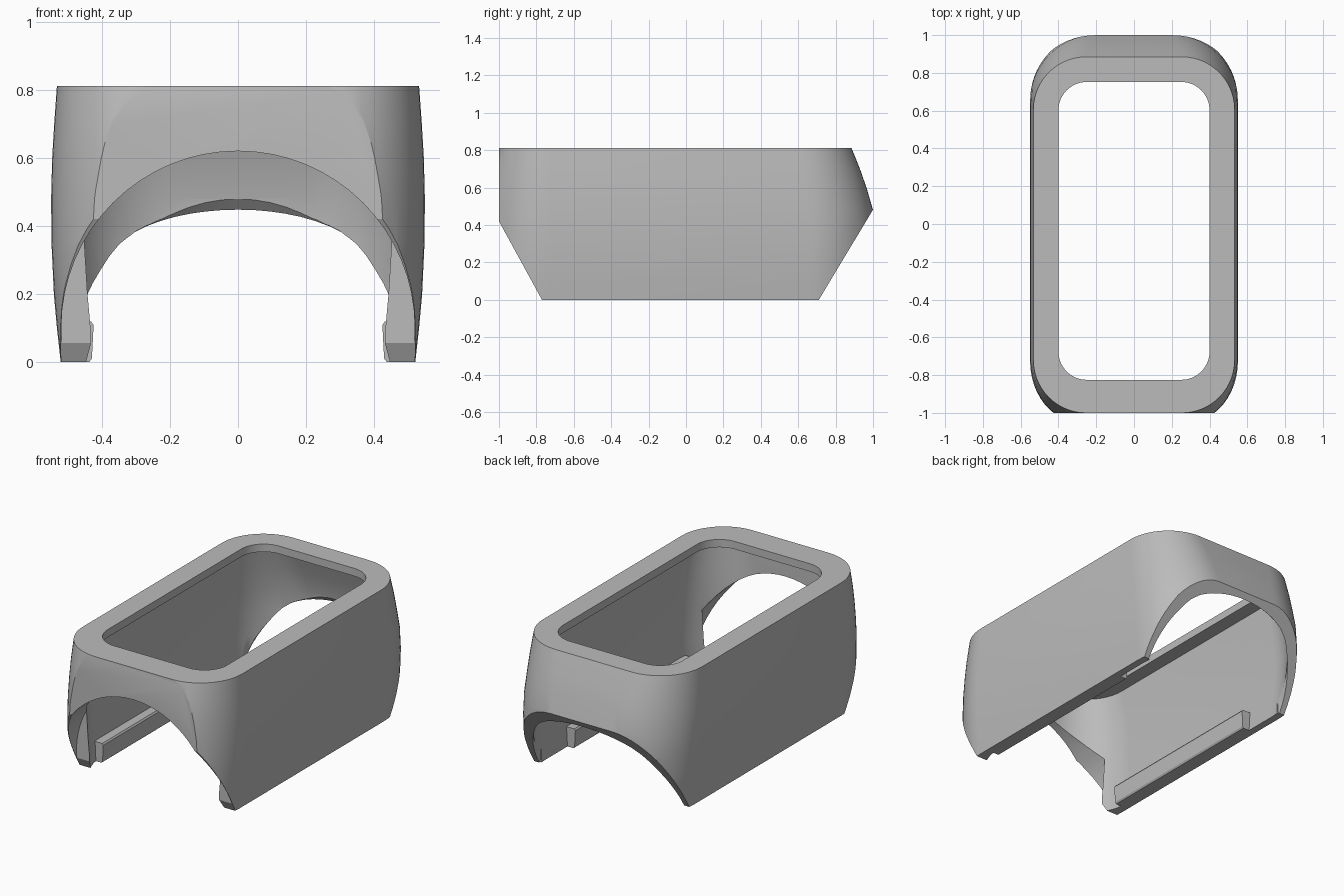
import bpy, bmesh, math

if "Cube" in bpy.data.objects:
    bpy.data.objects.remove(bpy.data.objects["Cube"])

grey = bpy.data.materials.new("plain grey")
grey.diffuse_color = (0.5, 0.5, 0.5, 1)
grey.use_nodes = True
grey.node_tree.nodes["Principled BSDF"].inputs["Base Color"].default_value = grey.diffuse_color


def loft(name, rings):
    """Skin closed rings of equal length and cap both ends."""
    bm = bmesh.new()
    vs = [[bm.verts.new(p) for p in r] for r in rings]
    n = len(rings[0])
    for a, b in zip(vs, vs[1:]):
        for i in range(n):
            j = (i + 1) % n
            bm.faces.new((a[i], a[j], b[j], b[i]))
    bm.faces.new(vs[0])
    bm.faces.new(vs[-1])
    bmesh.ops.recalc_face_normals(bm, faces=bm.faces)
    me = bpy.data.meshes.new(name)
    bm.to_mesh(me)
    bm.free()
    ob = bpy.data.objects.new(name, me)
    bpy.context.collection.objects.link(ob)
    me.materials.append(grey)
    return ob


def round_rect(hx, y0, y1, r, z, steps=14):
    """Horizontal rounded rectangle ring."""
    pts = []
    corners = [(hx - r, y1 - r), (r - hx, y1 - r), (r - hx, y0 + r), (hx - r, y0 + r)]
    for k, (cx, cy) in enumerate(corners):
        for i in range(steps + 1):
            a = math.pi / 2 * (k + i / steps)
            pts.append((cx + r * math.cos(a), cy + r * math.sin(a), z))
    return pts


def arch(y, rx, rz, cz, n=64):
    """Upright ellipse ring across the body."""
    return [(rx * math.cos(2 * math.pi * i / n), y,
             cz + rz * math.sin(2 * math.pi * i / n)) for i in range(n)]


def prism_x(name, yz):
    return loft(name, [[(x, y, z) for y, z in yz] for x in (-1, 1)])


def cut(ob, tool):
    m = ob.modifiers.new("cut", 'BOOLEAN')
    m.operation = 'DIFFERENCE'
    m.solver = 'EXACT'
    m.object = tool
    bpy.context.view_layer.objects.active = ob
    bpy.ops.object.modifier_apply(modifier=m.name)
    bpy.data.objects.remove(tool)


def smooth(ob, deg):
    bpy.ops.object.select_all(action='DESELECT')
    ob.select_set(True)
    bpy.context.view_layer.objects.active = ob
    bpy.ops.object.shade_smooth_by_angle(angle=math.radians(deg))


# Bulging body: height, half width, front, back, corner radius
levels = [(0, .522, -1.10, 1.02, .36), (.1, .533, -1.10, 1.02, .36),
          (.2, .542, -1.10, 1.02, .36), (.35, .549, -1.09, 1.015, .355),
          (.48, .55, -1.08, 1.0, .35), (.6, .547, -1.06, .965, .335),
          (.7, .541, -1.035, .93, .31), (.812, .533, -1.0, .885, .28)]
body = loft("shell", [round_rect(h, a, b, r, z) for z, h, a, b, r in levels])

# Flat front and slanted lower ends
cut(body, prism_x("front_trim", [(-1.5, -.5), (-1, -.5), (-1, 1.2), (-1.5, 1.2)]))
cut(body, prism_x("front_slant", [(-1.5, -.1), (-.715, -.1), (-.77, 0), (-1, .42), (-1.5, 1.333)]))
cut(body, prism_x("back_slant", [(1.5, -.1), (.65, -.1), (.71, 0), (1, .482), (1.5, 1.31)]))

# Hollow inside, leaving a thin roof rim
T = .05
inner = [(-.1, .472, -.95, .97, .31)]
inner += [(z, h - T, max(a + T, -.95), b - T, r - .04) for z, h, a, b, r in levels[1:-1]]
inner.append((.765, .487, -.95, .857, .26))
cut(body, loft("hollow", [round_rect(h, a, b, r, z) for z, h, a, b, r in inner]))

# Roof opening
cut(body, loft("opening", [round_rect(.4, -.825, .752, .15, z) for z in (.6, 1)]))

# Front and back arches
cut(body, loft("front_arch", [arch(-1.2, .52, .52, .1), arch(-.8, .52, .52, .1)]))
cut(body, loft("back_arch", [arch(.7, .485, .49, 0), arch(.94, .485, .49, 0),
                             arch(.98, .485, .447, 0), arch(1.2, .485, .447, 0)]))
smooth(body, 25)

# Inner bottom rails with a raised stop at the back end
for s, side in ((-1, "left"), (1, "right")):
    sec = [(.49, 0), (.437, 0), (.43, .01), (.425, .108), (.432, .118), (.49, .118)]
    loft(side + "_rail", [[(s * x, y, z) for x, z in sec] for y in (-.68, .45)])
